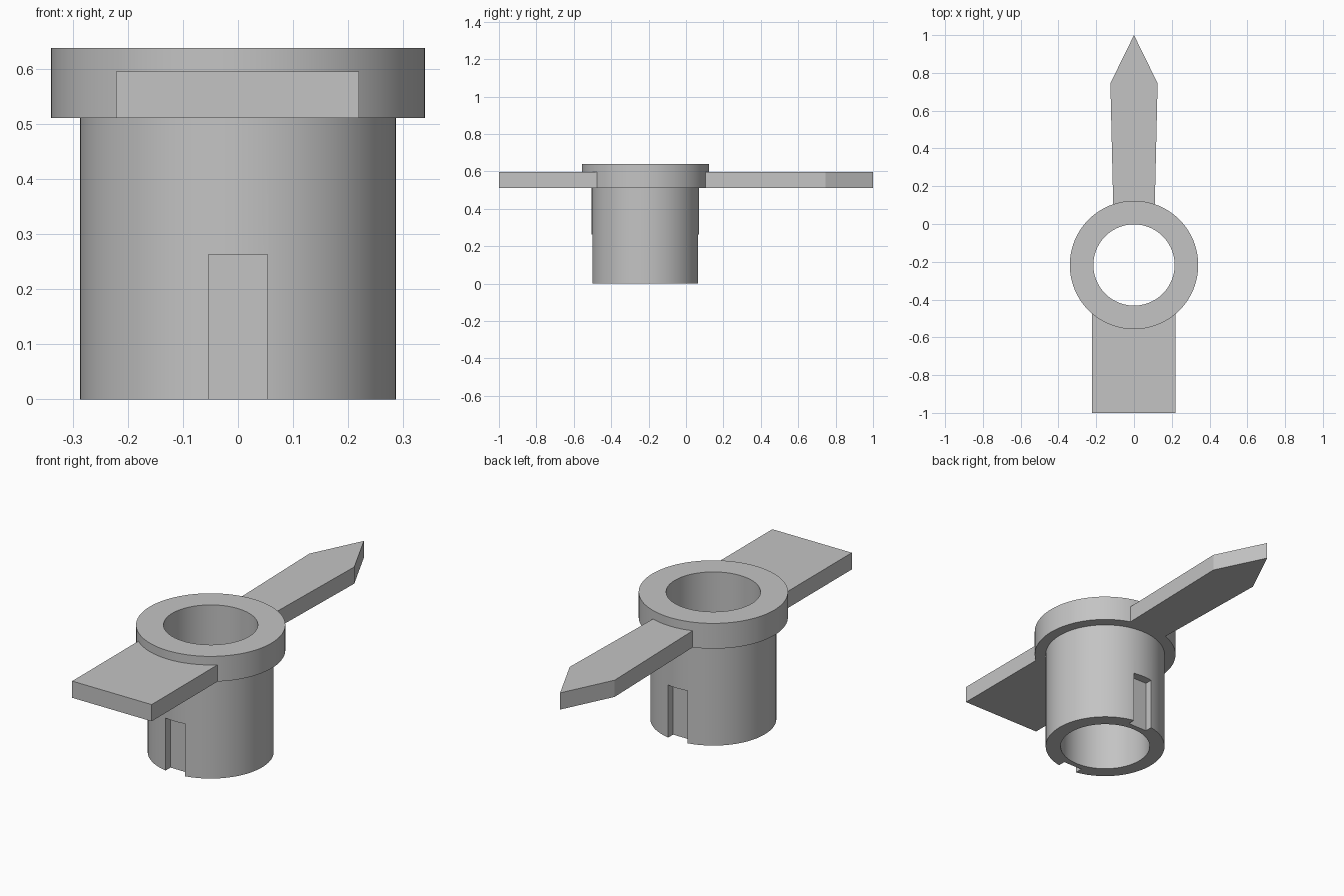
import bpy, bmesh, math

if "Cube" in bpy.data.objects:
    bpy.data.objects.remove(bpy.data.objects["Cube"], do_unlink=True)

CY = -0.217                 # hub axis position along y
BORE, TUBE, FLANGE = 0.215, 0.287, 0.34
LEDGE, BLADE_TOP, TOP = 0.512, 0.596, 0.639
SEGMENTS = 96

grey = bpy.data.materials.new("plain grey")
grey.use_nodes = True
grey.diffuse_color = (0.55, 0.55, 0.55, 1)
grey.node_tree.nodes["Principled BSDF"].inputs["Base Color"].default_value = grey.diffuse_color


def make_object(name, bm):
    bmesh.ops.recalc_face_normals(bm, faces=bm.faces)
    mesh = bpy.data.meshes.new(name)
    bm.to_mesh(mesh)
    bm.free()
    mesh.materials.append(grey)
    obj = bpy.data.objects.new(name, mesh)
    bpy.context.collection.objects.link(obj)
    return obj


def lathe(name, profile):
    """Spin a closed (radius, height) profile around the hub axis."""
    bm = bmesh.new()
    rings = []
    for i in range(SEGMENTS):
        a = math.tau * i / SEGMENTS
        rings.append([bm.verts.new((r * math.cos(a), CY + r * math.sin(a), z)) for r, z in profile])
    n = len(profile)
    for i, ring in enumerate(rings):
        nxt = rings[(i + 1) % SEGMENTS]
        for j in range(n):
            k = (j + 1) % n
            bm.faces.new((ring[j], nxt[j], nxt[k], ring[k]))
    return make_object(name, bm)


def slab(name, outline, z0, z1):
    """Extrude a flat outline upwards."""
    bm = bmesh.new()
    face = bm.faces.new([bm.verts.new((x, y, z0)) for x, y in outline])
    moved = bmesh.ops.extrude_face_region(bm, geom=[face])["geom"]
    bmesh.ops.translate(bm, vec=(0, 0, z1 - z0),
                        verts=[v for v in moved if isinstance(v, bmesh.types.BMVert)])
    return make_object(name, bm)


def hub_arc(x0, x1, side, steps=12):
    """Points just inside the flange rim, from x0 to x1."""
    r = FLANGE - 0.006
    xs = [x0 + (x1 - x0) * i / steps for i in range(steps + 1)]
    return [(x, CY + side * math.sqrt(r * r - x * x)) for x in xs]


# Hollow hub with a flange on top
hub = lathe("flanged_hub", [(BORE, 0), (TUBE, 0), (TUBE, LEDGE),
                            (FLANGE, LEDGE), (FLANGE, TOP), (BORE, TOP)])

# Key slots cut in the lower front and back of the tube
for name, side in (("front_slot_cutter", -1), ("back_slot_cutter", 1)):
    near, far = CY + side * 0.243, CY + side * 0.4
    w = 0.0535
    cutter = slab(name, [(-w, near), (w, near), (w, far), (-w, far)], -0.1, 0.264)
    cutter.hide_render = True
    mod = hub.modifiers.new(name, "BOOLEAN")
    mod.operation = "DIFFERENCE"
    mod.solver = "EXACT"
    mod.object = cutter
    bpy.context.view_layer.objects.active = hub
    bpy.ops.object.modifier_apply(modifier=mod.name)
    bpy.data.objects.remove(cutter, do_unlink=True)

bpy.ops.object.select_all(action="DESELECT")
hub.select_set(True)
bpy.context.view_layer.objects.active = hub
bpy.ops.object.shade_smooth_by_angle(angle=math.radians(30))

# Square grip plate at the front
slab("front_plate", hub_arc(-0.222, 0.22, -1) + [(0.22, -1), (-0.222, -1)], LEDGE, BLADE_TOP)

# Pointed arm at the back
slab("pointer_arm", hub_arc(-0.11, 0.11, 1) + [(0.125, 0.745), (0, 1), (-0.125, 0.745)],
     LEDGE, BLADE_TOP)
